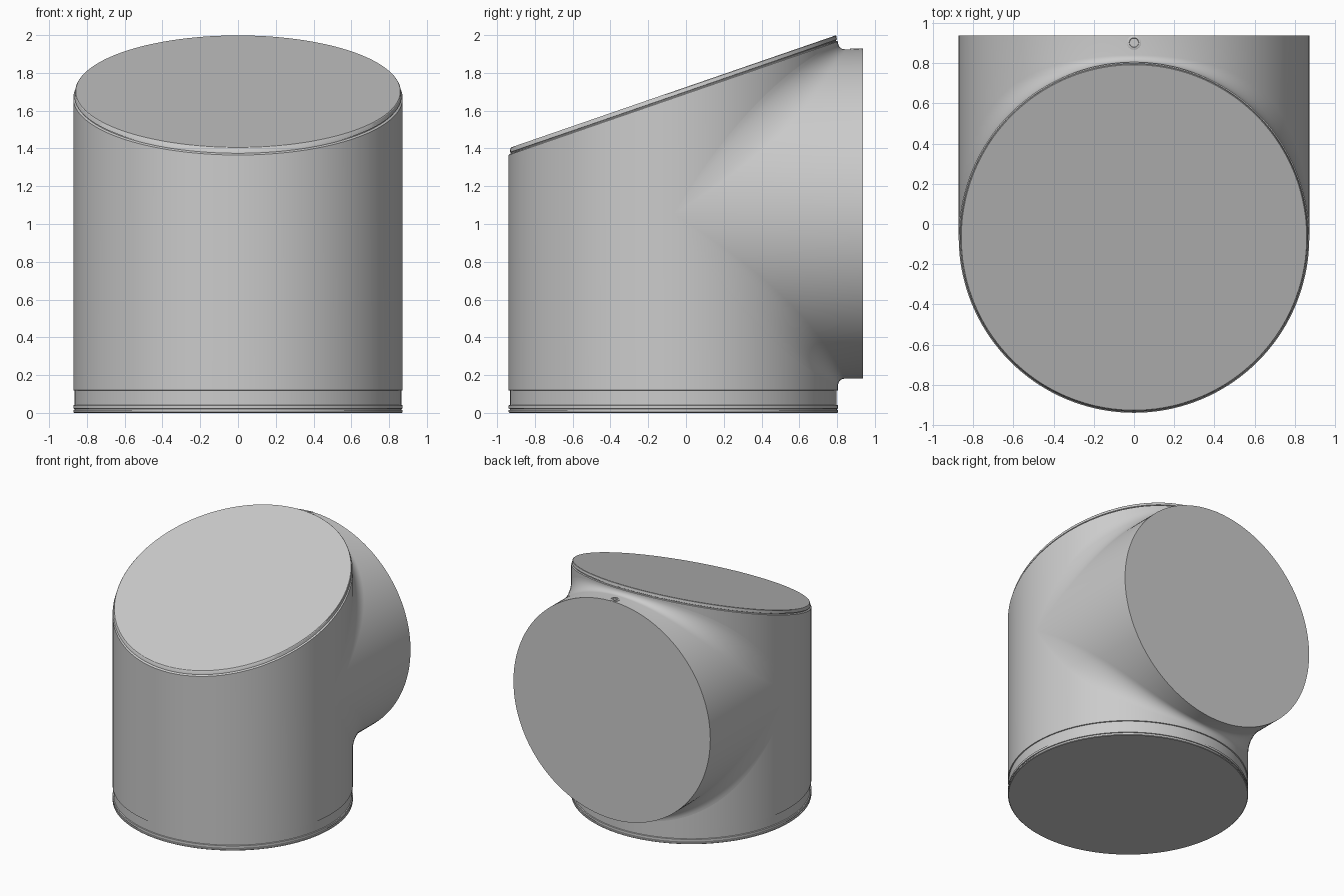
import bpy, bmesh, math

cube = bpy.data.objects.get("Cube")
if cube:
    bpy.data.objects.remove(cube, do_unlink=True)

R = 0.872          # radius of both pipes
YC = -0.067        # axis of the upright pipe
ZC = 1.053         # axis of the branch pipe
Y_END = 0.938      # flat end of the branch
SLOPE = 0.345      # tilt of the top
N = 144

grey = bpy.data.materials.new("light_grey")
grey.use_nodes = True
colour = (0.6, 0.6, 0.6, 1)
grey.diffuse_color = colour
grey.node_tree.nodes["Principled BSDF"].inputs["Base Color"].default_value = colour


def loft(name, rings, cap_start=True, cap_end=True):
    """Skin a list of closed point rings, with optional flat ends."""
    bm = bmesh.new()
    loops = [[bm.verts.new(p) for p in ring] for ring in rings]
    for low, high in zip(loops, loops[1:]):
        count = len(low)
        for i in range(count):
            j = (i + 1) % count
            bm.faces.new((low[i], low[j], high[j], high[i]))
    if cap_start:
        bm.faces.new(loops[0][::-1])
    if cap_end:
        bm.faces.new(loops[-1])
    bmesh.ops.remove_doubles(bm, verts=bm.verts, dist=1e-5)
    bmesh.ops.recalc_face_normals(bm, faces=bm.faces)
    mesh = bpy.data.meshes.new(name)
    bm.to_mesh(mesh)
    bm.free()
    mesh.materials.append(grey)
    obj = bpy.data.objects.new(name, mesh)
    bpy.context.collection.objects.link(obj)
    bpy.ops.object.select_all(action='DESELECT')
    obj.select_set(True)
    bpy.context.view_layer.objects.active = obj
    bpy.ops.object.shade_smooth_by_angle(angle=math.radians(30))
    return obj


def circle(radius, z, slope=0, y=YC, sides=N):
    """Horizontal ring, sheared upward toward the back by slope."""
    angles = [math.tau * i / sides for i in range(sides)]
    return [(radius * math.cos(a), y + radius * math.sin(a),
             z + slope * radius * math.sin(a)) for a in angles]


# Upright pipe: base seam, shallow groove, slanted shoulder
base = [(R - 0.005, 0), (R, 0.004), (R, 0.014), (R - 0.006, 0.016),
        (R - 0.006, 0.021), (R, 0.023), (R, 0.04), (R - 0.007, 0.042),
        (R - 0.007, 0.118), (R, 0.12)]
body = [circle(r, z) for r, z in base]
body += [circle(R, 1.666, SLOPE), circle(R - 0.008, 1.671, SLOPE)]
loft("upright_pipe", body)

# Slanted lid with a fine seam under it
lid = [(R - 0.012, 1.66), (R - 0.012, 1.676), (R - 0.006, 1.678),
       (R - 0.010, 1.699), (R - 0.013, 1.702)]
loft("slanted_lid", [circle(r, z, SLOPE) for r, z in lid])


# Branch pipe with a blend that widens toward its flanks
def branch_ring(t):
    """t runs from 0 on the upright pipe to 1 on the branch pipe."""
    ring = []
    for i in range(N):
        a = math.tau * i / N
        s = abs(math.sin(a))
        side = 1 if math.sin(a) >= 0 else -1
        r = 0.035 + 0.5 * (1 - s)
        turn = t * math.pi / 2
        y = YC + s * (R + r - r * math.cos(turn))
        height = s * (R + r - r * math.sin(turn))
        ring.append((R * math.cos(a), y, ZC + side * height))
    return ring


STEPS = 10
branch = [branch_ring(k / STEPS) for k in range(STEPS + 1)]
branch.append([(x, Y_END, z) for x, y, z in branch[-1]])
loft("branch_pipe", branch, cap_start=False)

# Small socket screw on top of the branch
SCREW_Y = 0.902
top = ZC + R
head = [(0.035, top - 0.01), (0.035, top + 0.003), (0.031, top + 0.005),
        (0.024, top + 0.005), (0.022, top + 0.001)]
loft("screw_collar", [circle(r, z, y=SCREW_Y, sides=24) for r, z in head])
socket = [(0.018, top - 0.01), (0.018, top + 0.004),
          (0.012, top + 0.004), (0.012, top + 0.002)]
loft("screw_socket", [circle(r, z, y=SCREW_Y, sides=6) for r, z in socket])
